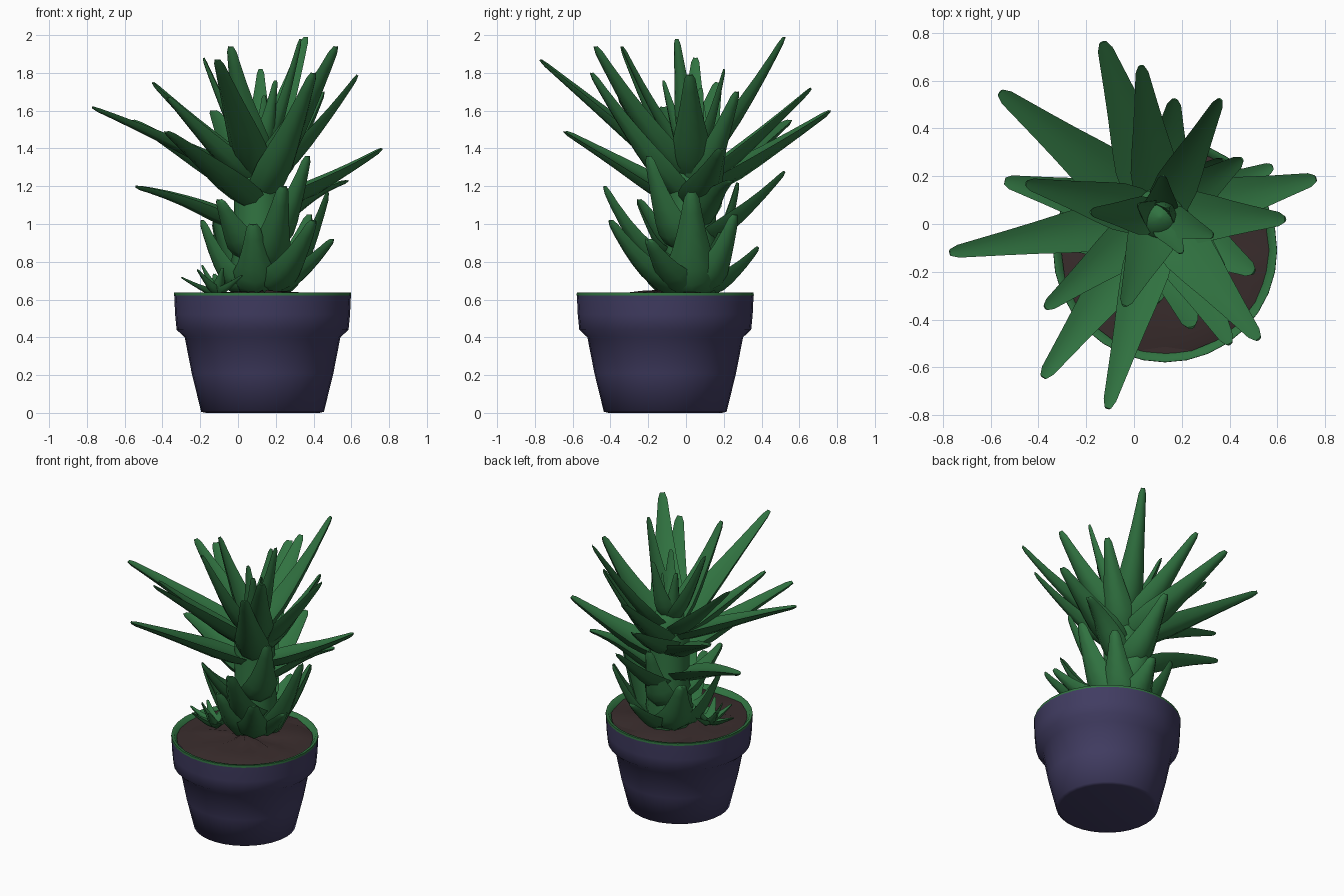
import bpy, bmesh, math, random
from mathutils import Vector

random.seed(4)


def material(name, rgb):
    m = bpy.data.materials.new(name)
    m.diffuse_color = (*rgb, 1)
    return m


GREEN = material("leaf_green", (0.03, 0.17, 0.052))
PURPLE = material("pot_purple", (0.052, 0.045, 0.12))
BROWN = material("soil_brown", (0.042, 0.026, 0.026))
POT = Vector((0.13, -0.11, 0))


def finish(bm, name, mat, angle=65):
    bmesh.ops.recalc_face_normals(bm, faces=bm.faces)
    me = bpy.data.meshes.new(name)
    bm.to_mesh(me)
    bm.free()
    ob = bpy.data.objects.new(name, me)
    bpy.context.collection.objects.link(ob)
    me.materials.append(mat)
    bpy.ops.object.select_all(action='DESELECT')
    ob.select_set(True)
    bpy.context.view_layer.objects.active = ob
    bpy.ops.object.shade_smooth_by_angle(angle=math.radians(angle))
    return ob


def skin(bm, rings, caps=True):
    vs = [[bm.verts.new(p) for p in ring] for ring in rings]
    n = len(vs[0])
    for a, b in zip(vs, vs[1:]):
        for i in range(n):
            bm.faces.new((a[i], a[(i + 1) % n], b[(i + 1) % n], b[i]))
    if caps:
        bm.faces.new(vs[0])
        bm.faces.new(vs[-1])


def lathe(name, profile, mat, centre, n=32, caps=True, wobble=0):
    bm = bmesh.new()
    skin(bm, [[centre + Vector((r * math.cos(i * math.tau / n), r * math.sin(i * math.tau / n),
                                z + random.uniform(-wobble, wobble)))
               for i in range(n)] for r, z in profile], caps)
    return finish(bm, name, mat)


# pot, green inner lip and uneven soil
lathe("pot", [(0.30, 0), (0.325, 0.006), (0.375, 0.21), (0.412, 0.40), (0.455, 0.44), (0.463, 0.52),
              (0.468, 0.63), (0.455, 0.632), (0.43, 0.59)], PURPLE, POT)
lathe("pot_lip", [(0.469, 0.622), (0.468, 0.637), (0.45, 0.636), (0.425, 0.59)], GREEN, POT, caps=False)
lathe("soil", [(0.435, 0.61), (0.36, 0.625), (0.25, 0.628), (0.12, 0.635), (0.02, 0.64)],
      BROWN, POT, n=24, wobble=0.012)

# stem
AXIS = Vector((0.11, 0.03, 0))
lathe("stem", [(0.13, 0.60), (0.15, 0.75), (0.13, 0.95), (0.13, 1.2), (0.12, 1.36), (0.06, 1.44),
               (0.01, 1.47)], GREEN, AXIS, n=12)


def leaf(bm, base, tip, half, bow, thick=0.36):
    """Tapered succulent leaf with a gutter along its upper face and a blunt tip."""
    base, tip = Vector(base), Vector(tip)
    ctrl = (base + tip) / 2 + Vector((0, 0, bow))
    out = Vector((tip.x - base.x, tip.y - base.y, 0)).normalized()
    side = Vector((-out.y, out.x, 0))
    shape = [(0, 0.75), (0.12, 0.98), (0.27, 1), (0.42, 0.85), (0.57, 0.67),
             (0.72, 0.51), (0.87, 0.36), (0.96, 0.27), (1, 0.14)]
    rings = []
    for t, k in shape:
        p = base * (1 - t) ** 2 + ctrl * 2 * t * (1 - t) + tip * t * t
        tan = ((ctrl - base) * (1 - t) + (tip - ctrl) * t).normalized()
        up = tan.cross(side).normalized()
        if up.dot(Vector((-out.x, -out.y, 1))) < 0:
            up = -up
        w = half * k
        h = w * thick + 0.006 * k
        section = [(-1, 0.45), (-0.5, 0.1), (0, 0), (0.5, 0.1), (1, 0.45),
                   (0.65, -0.8), (0, -1.4), (-0.65, -0.8)]
        rings.append([p + side * (a * w) + up * (b * h) for a, b in section])
    skin(bm, rings)


def tier(name, leaves, reach):
    bm = bmesh.new()
    for x, y, z, base_z, half, bow in leaves:
        d = Vector((x, y, 0)) - AXIS
        b = AXIS + d.normalized() * reach
        leaf(bm, (b.x, b.y, base_z), (x, y, z), half, bow)
    return finish(bm, name, GREEN)


# leaves: tip x, y, z, base height, half width, bow
tier("crown_leaves", [
    (0.36, 0.52, 1.99, 1.32, 0.09, -0.08), (0.33, -0.05, 1.98, 1.38, 0.07, -0.08),
    (0.52, -0.48, 1.94, 1.25, 0.11, -0.08), (-0.04, -0.34, 1.94, 1.32, 0.10, -0.08),
    (-0.11, -0.77, 1.87, 1.25, 0.10, 0.0), (-0.18, 0.05, 1.88, 1.38, 0.08, -0.06),
    (0.63, 0.02, 1.79, 1.25, 0.11, -0.06), (0.12, 0.20, 1.82, 1.40, 0.07, -0.06),
    (0.20, -0.12, 1.76, 1.38, 0.06, -0.05), (0.02, 0.08, 1.72, 1.38, 0.06, -0.04),
    (0.14, 0.06, 1.68, 1.38, 0.06, -0.02)], 0.03)
tier("upper_leaves", [
    (-0.77, -0.12, 1.62, 1.26, 0.10, 0.02), (-0.45, 0.17, 1.75, 1.30, 0.10, -0.02),
    (-0.37, -0.35, 1.67, 1.24, 0.10, -0.02), (-0.38, -0.64, 1.49, 1.12, 0.11, 0.01),
    (0.40, -0.50, 1.80, 1.16, 0.11, -0.06), (-0.13, 0.76, 1.60, 1.20, 0.12, -0.02),
    (0.03, 0.66, 1.72, 1.24, 0.10, -0.02), (-0.56, 0.55, 1.55, 1.18, 0.12, 0.0),
    (0.45, 0.27, 1.70, 1.20, 0.10, -0.06)], 0.05)
tier("middle_leaves", [
    (0.76, 0.19, 1.40, 1.12, 0.11, -0.03), (-0.54, 0.18, 1.20, 1.00, 0.11, 0.05),
    (0.17, 0.52, 1.28, 0.95, 0.11, -0.05), (0.58, 0.24, 1.23, 1.00, 0.09, 0.07),
    (0.37, -0.20, 1.36, 0.90, 0.12, -0.14), (0.24, -0.43, 1.20, 0.78, 0.13, -0.17),
    (0.10, 0.27, 1.22, 0.82, 0.12, -0.13), (-0.10, -0.25, 1.13, 0.85, 0.12, -0.06)], 0.07)
tier("lower_leaves", [
    (0.47, 0.03, 1.17, 0.66, 0.15, -0.18), (0.40, -0.40, 1.02, 0.68, 0.13, -0.14),
    (0.50, -0.20, 0.92, 0.68, 0.12, -0.08), (0.16, 0.38, 0.88, 0.68, 0.12, -0.06),
    (-0.19, -0.10, 1.02, 0.68, 0.13, -0.16), (0.08, -0.33, 1.00, 0.68, 0.14, -0.16),
    (-0.12, 0.22, 1.02, 0.68, 0.14, -0.14), (0.38, 0.26, 1.05, 0.68, 0.13, -0.15)], 0.06)

# small offshoot rosette beside the stem
bm = bmesh.new()
for i in range(9):
    a = i * math.tau * 0.382 + math.pi
    r = 0.19 - 0.013 * i
    leaf(bm, (-0.11, -0.10, 0.64), (-0.11 + r * math.cos(a), -0.10 + r * math.sin(a), 0.72 + 0.008 * i),
         0.034, -0.01)
finish(bm, "offshoot_rosette", GREEN)
